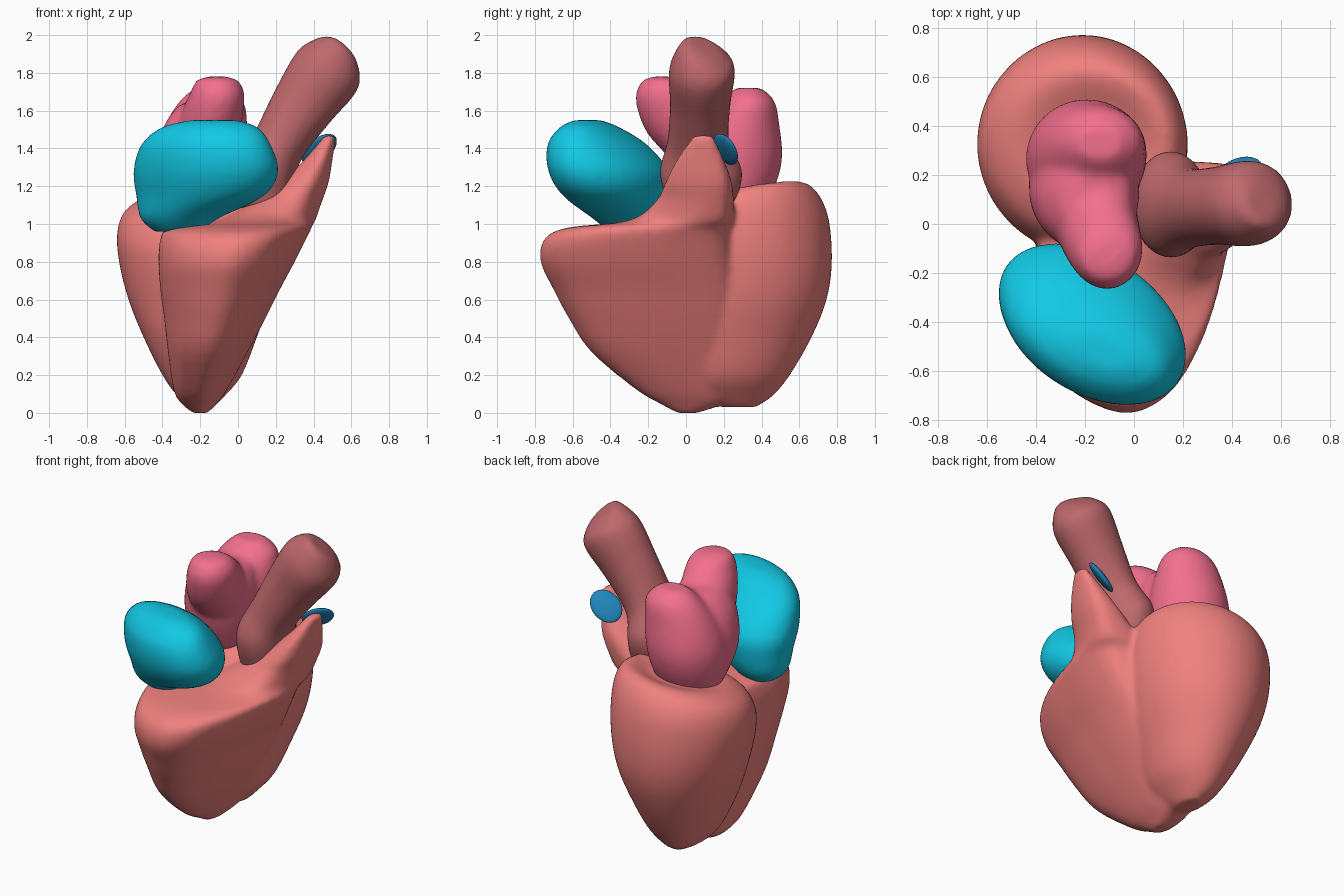
import bpy, bmesh
from math import sin, cos, pi, radians
from mathutils import Vector, Euler

if "Cube" in bpy.data.objects:
    bpy.data.objects.remove(bpy.data.objects["Cube"])


def ring(x, y, z, rx, ry, tilt_x=0, tilt_y=0, spin=0, n=14):
    """Elliptical cross-section, spun in plane and then tilted."""
    rot = (Euler((radians(tilt_x), radians(tilt_y), 0)).to_matrix()
           @ Euler((0, 0, radians(spin))).to_matrix())
    return [Vector((x, y, z)) + rot @ Vector((rx * cos(2 * pi * i / n), ry * sin(2 * pi * i / n), 0))
            for i in range(n)]


def spline(a, b, c, d, t):
    return 0.5 * (2 * b + (c - a) * t + (2 * a - 5 * b + 4 * c - d) * t * t
                  + (3 * b - a - 3 * c + d) * t ** 3)


def loft(bm, sections, steps=4):
    """Smooth closed skin through a stack of cross-sections."""
    rings = []
    for s in sections:
        n = len(s)
        rings.append([spline(s[i - 1], s[i], s[(i + 1) % n], s[(i + 2) % n], k / steps)
                      for i in range(n) for k in range(steps)])
    last = len(rings) - 1
    dense = []
    for j in range(last):
        quad = [rings[max(j - 1, 0)], rings[j], rings[j + 1], rings[min(j + 2, last)]]
        for k in range(steps):
            dense.append([spline(*p, k / steps) for p in zip(*quad)])
    dense.append(rings[-1])
    rows = [[bm.verts.new(p) for p in r] for r in dense]
    n = len(rows[0])
    for a, b in zip(rows, rows[1:]):
        for i in range(n):
            bm.faces.new((a[i], a[(i + 1) % n], b[(i + 1) % n], b[i]))
    for r in (rows[0], rows[-1]):
        mid = bm.verts.new(sum((v.co for v in r), Vector()) / n)
        for i in range(n):
            bm.faces.new((r[i], r[(i + 1) % n], mid))


def organ(name, lofts, colour, voxel=0.02, smooth=5):
    """Fuse the lofts into one soft body."""
    bm = bmesh.new()
    for sections in lofts:
        loft(bm, sections)
    bmesh.ops.recalc_face_normals(bm, faces=bm.faces)
    me = bpy.data.meshes.new(name)
    bm.to_mesh(me)
    bm.free()
    ob = bpy.data.objects.new(name, me)
    bpy.context.collection.objects.link(ob)
    me.polygons.foreach_set("use_smooth", [True] * len(me.polygons))
    mat = bpy.data.materials.new(name)
    mat.diffuse_color = (*colour, 1)
    mat.use_nodes = True
    mat.node_tree.nodes["Principled BSDF"].inputs["Base Color"].default_value = mat.diffuse_color
    me.materials.append(mat)
    rm = ob.modifiers.new("fuse", 'REMESH')
    rm.mode = 'VOXEL'
    rm.voxel_size = voxel
    rm.use_smooth_shade = True
    sm = ob.modifiers.new("soften", 'SMOOTH')
    sm.factor = 0.5
    sm.iterations = smooth
    return ob


# Left ventricle: blunt cone with a dished, tilted top
left_ventricle = [
    ring(-.18, .28, .03, .05, .09),
    ring(-.195, .25, .09, .125, .21),
    ring(-.19, .26, .2, .21, .29),
    ring(-.20, .29, .4, .30, .375),
    ring(-.205, .32, .6, .375, .425),
    ring(-.21, .325, .8, .42, .448),
    ring(-.21, .325, .97, .43, .435, 7, -2),
    ring(-.20, .325, 1.10, .40, .38, 9, -5),
    ring(-.18, .33, 1.165, .31, .29, 10, -7),
    ring(-.18, .31, 1.14, .2, .18, 8, -5),
]

# Right ventricle: one crescent outline fitted to a box at each height
outline = [(0, .46), (.05, .27), (.2, .1), (.5, 0), (.72, .06), (.86, .22),
           (.95, .43), (1, .7), (.9, .94), (.45, 1), (.1, .78)]
boxes = [  # z, x min, x max, y min, y max
    (.0, -.24, -.16, -.05, .06), (.05, -.30, -.11, -.14, .20), (.12, -.34, -.06, -.26, .26),
    (.32, -.37, .05, -.50, .29), (.5, -.39, .145, -.62, .30), (.65, -.41, .22, -.70, .30),
    (.8, -.42, .30, -.77, .28), (.92, -.41, .36, -.75, .26), (.98, -.36, .39, -.63, .25),
    (1.02, -.10, .41, -.30, .25), (1.12, .08, .445, -.16, .25), (1.22, .22, .48, -.11, .24),
    (1.34, .35, .50, -.05, .20), (1.47, .46, .52, .04, .14)]
right_ventricle = [[Vector((x0 + u * (x1 - x0), y0 + v * (y1 - y0), z)) for u, v in outline]
                   for z, x0, x1, y0, y1 in boxes]
organ("ventricles", [left_ventricle, right_ventricle], (.87, .22, .21), .018, 5)

# Right atrium: oblique bean at the front
organ("right_atrium", [[
    ring(-.32, -.30, .96, .13, .10, spin=-30),
    ring(-.31, -.31, 1.03, .22, .17, spin=-32),
    ring(-.20, -.37, 1.15, .37, .24, spin=-32),
    ring(-.17, -.41, 1.28, .42, .27, spin=-32),
    ring(-.17, -.47, 1.42, .37, .225, spin=-28),
    ring(-.15, -.51, 1.51, .27, .14, spin=-20),
    ring(-.13, -.52, 1.55, .13, .06, spin=-20),
]], (.006, .58, .78))

# Left atrium: back body, taller front lobe and the saddle between them
back_lobe = [
    ring(-.20, .24, 1.08, .19, .17),
    ring(-.20, .26, 1.22, .23, .22),
    ring(-.195, .27, 1.36, .245, .24),
    ring(-.17, .30, 1.52, .22, .195),
    ring(-.14, .33, 1.65, .17, .14),
    ring(-.14, .33, 1.72, .09, .07),
]
front_lobe = [
    ring(-.20, .18, 1.2, .19, .18),
    ring(-.18, .10, 1.40, .18, .19, 20),
    ring(-.14, -.04, 1.57, .165, .19, 25),
    ring(-.11, -.11, 1.69, .145, .16, 10),
    ring(-.11, -.12, 1.76, .11, .11),
    ring(-.11, -.12, 1.78, .05, .05),
]
saddle = [
    ring(-.20, .18, 1.10, .17, .18),
    ring(-.21, .15, 1.30, .22, .24),
    ring(-.19, .12, 1.50, .21, .23),
    ring(-.17, .12, 1.62, .15, .20),
    ring(-.16, .12, 1.66, .07, .14),
]
organ("left_atrium", [back_lobe, front_lobe, saddle], (.9, .16, .27), .02, 8)

# Aorta: bulging root leaning right into a swollen tube
organ("aorta", [[
    ring(.15, .08, 1.08, .15, .17),
    ring(.15, .08, 1.27, .16, .22, 0, 15),
    ring(.22, .065, 1.43, .145, .165, 0, 33),
    ring(.345, .075, 1.63, .17, .16, 0, 33),
    ring(.475, .085, 1.815, .19, .175, 0, 33),
    ring(.525, .09, 1.91, .13, .13, -15, 33),
    ring(.52, .08, 1.955, .07, .08, -20, 33),
]], (.52, .14, .15))

# Pulmonary valve: thin tilted leaf on the outflow tip
bpy.ops.mesh.primitive_uv_sphere_add(segments=24, ring_count=12, location=(.43, .21, 1.395))
valve = bpy.context.object
valve.name = "pulmonary_valve"
valve.scale = (.11, .085, .025)
valve.rotation_euler = (radians(-42), radians(-38), 0)
bpy.ops.object.shade_smooth()
blue = bpy.data.materials.new("valve_blue")
blue.diffuse_color = (.015, .24, .5, 1)
blue.use_nodes = True
blue.node_tree.nodes["Principled BSDF"].inputs["Base Color"].default_value = blue.diffuse_color
valve.data.materials.append(blue)
